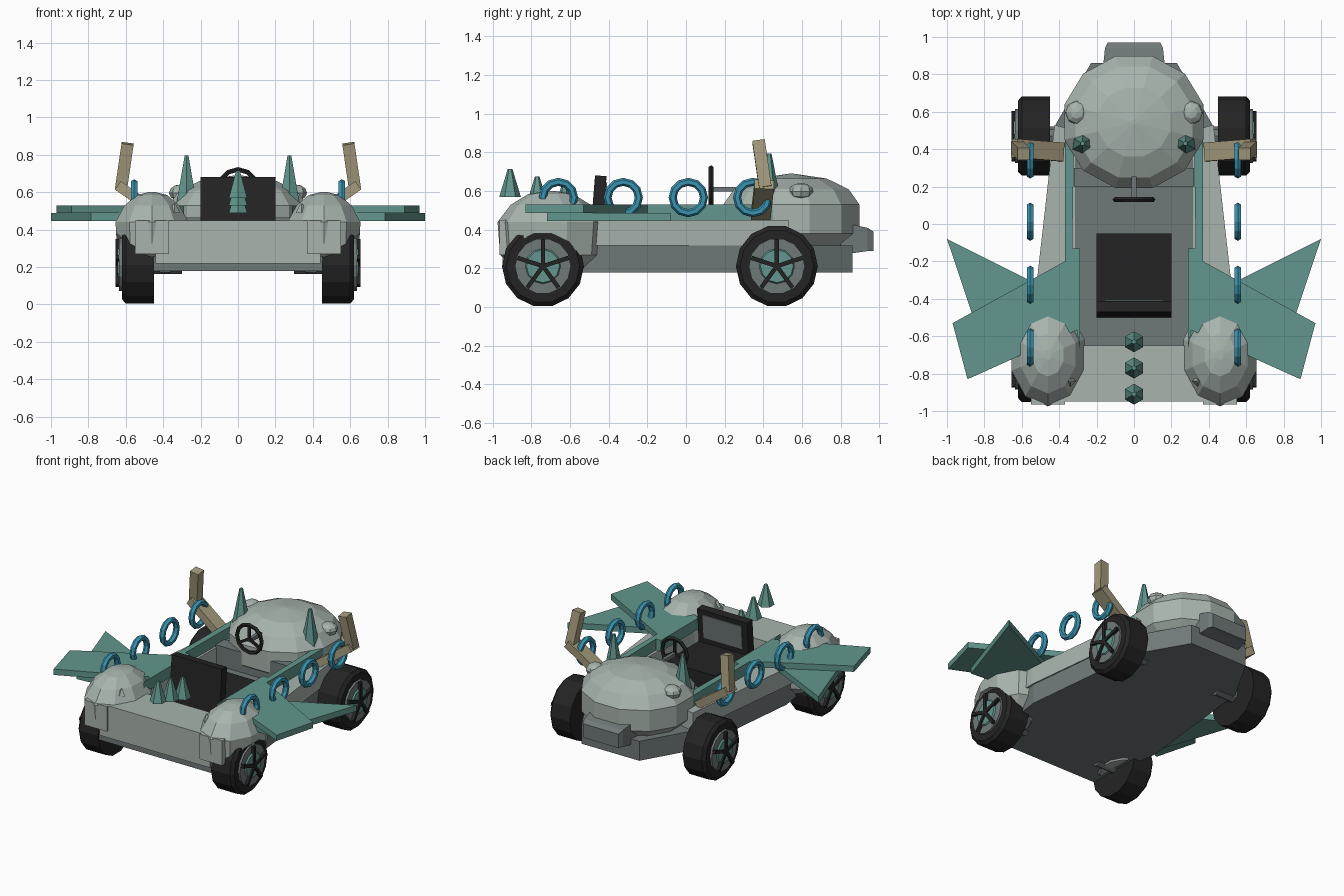
import bpy, bmesh, math
from mathutils import Vector, Matrix

if "Cube" in bpy.data.objects:
    bpy.data.objects.remove(bpy.data.objects["Cube"])

def mat(name, r, g, b):
    m = bpy.data.materials.new(name)
    lin = lambda c: ((c / 255 + 0.055) / 1.055) ** 2.4
    m.diffuse_color = (lin(r), lin(g), lin(b), 1)
    m.use_nodes = True
    m.node_tree.nodes["Principled BSDF"].inputs["Base Color"].default_value = m.diffuse_color
    return m

PALE = mat("pale grey green", 168, 180, 174)
GREY = mat("dark grey", 112, 121, 121)
TEAL = mat("teal", 98, 150, 141)
BLUE = mat("blue", 58, 148, 178)
KHAKI = mat("khaki", 164, 155, 124)
BLACK = mat("black", 36, 36, 36)

def finish(bm, name, m):
    bmesh.ops.recalc_face_normals(bm, faces=bm.faces)
    me = bpy.data.meshes.new(name)
    bm.to_mesh(me)
    bm.free()
    me.materials.append(m)
    ob = bpy.data.objects.new(name, me)
    bpy.context.collection.objects.link(ob)
    return ob

def loft(name, rings, m):
    """Skin a list of equal-length point rings and cap both ends."""
    bm = bmesh.new()
    vs = [[bm.verts.new(p) for p in r] for r in rings]
    n = len(vs[0])
    for a, b in zip(vs, vs[1:]):
        for i in range(n):
            bm.faces.new((a[i], a[(i + 1) % n], b[(i + 1) % n], b[i]))
    bm.faces.new(vs[0])
    bm.faces.new(vs[-1])
    return finish(bm, name, m)

def prism(name, pts, z0, z1, m):
    return loft(name, [[(x, y, z) for x, y in pts] for z in (z0, z1)], m)

def both(half):
    return half + [(-x, y) for x, y in reversed(half)]

def box(name, c, size, m, rot=None):
    bm = bmesh.new()
    M = Matrix.Translation(c) @ (rot or Matrix()) @ Matrix.Diagonal((*size, 1))
    bmesh.ops.create_cube(bm, size=1, matrix=M)
    return finish(bm, name, m)

def beam(name, a, b, w, t, m):
    """Slab from a to b; w is its width near y, t its thickness."""
    a, b = Vector(a), Vector(b)
    z = (b - a).normalized()
    y = Vector((0, 1, 0))
    x = y.cross(z).normalized()
    y = z.cross(x)
    R = Matrix((x, y, z)).transposed().to_4x4()
    return box(name, (a + b) / 2, (t, w, (b - a).length), m, R)

def cone(name, base, r1, r2, h, n, m, axis='Z'):
    bm = bmesh.new()
    R = Matrix.Rotation(math.pi / 2, 4, 'Y') if axis == 'X' else Matrix()
    M = Matrix.Translation(base) @ R @ Matrix.Translation((0, 0, h / 2))
    bmesh.ops.create_cone(bm, cap_ends=True, segments=n, radius1=r1, radius2=r2, depth=h, matrix=M)
    return finish(bm, name, m)

def torus(name, c, R, r, ns, nr, m, axis):
    bm = bmesh.new()
    vs = []
    for i in range(ns):
        a = 2 * math.pi * i / ns
        row = []
        for j in range(nr):
            b = 2 * math.pi * j / nr
            d, h = R + r * math.cos(b), r * math.sin(b)
            u, v = d * math.cos(a), d * math.sin(a)
            row.append(bm.verts.new(Vector(c) + Vector((h, u, v) if axis == 'X' else (u, h, v))))
        vs.append(row)
    for i in range(ns):
        for j in range(nr):
            k, l = (i + 1) % ns, (j + 1) % nr
            bm.faces.new((vs[i][j], vs[k][j], vs[k][l], vs[i][l]))
    return finish(bm, name, m)

def pod(name, cx, cy, rx, ry, rows, n, m):
    """Faceted dome from (z, scale) rows."""
    rings = []
    for z, s in rows:
        rings.append([(cx + rx * s * math.cos(2 * math.pi * (i + .5) / n),
                       cy + ry * s * math.sin(2 * math.pi * (i + .5) / n), z) for i in range(n)])
    return loft(name, rings, m)

# lower tub, rear deck and nose
prism("tub", both([(.45, -.94), (.52, -.4), (.42, .53), (.23, .86)]), .18, .32, GREY)
prism("rear_deck", both([(.44, -.95), (.44, -.65)]), .22, .45, PALE)
loft("nose", [[(-w, y, z0), (w, y, z0), (w, y, z1), (-w, y, z1)]
              for w, y, z0, z1 in ((.17, .80, .27, .44), (.155, .94, .29, .41), (.14, .97, .29, .39))], GREY)
# big hood dome and dashboard below it
pod("hood_dome", 0, .545, .385, .365,
    [(.31, .8), (.38, 1), (.53, 1), (.61, .84), (.665, .52), (.69, .04)], 12, PALE)
box("dashboard", (0, .25, .39), (.64, .1, .15), GREY)

# seat and steering wheel
box("seat_cushion", (0, -.25, .37), (.4, .4, .13), BLACK)
tilt = Matrix.Rotation(-.08, 4, 'X')
box("seat_back", (0, -.455, .5), (.4, .06, .36), BLACK, tilt)
box("seat_back_panel", (0, -.42, .56), (.31, .012, .17), GREY, tilt)
torus("steering_wheel", (0, .13, .62), .1, .014, 12, 5, BLACK, 'Y')
for a in (90, 210, 330):
    d = Vector((math.cos(math.radians(a)), 0, math.sin(math.radians(a))))
    box("steering_spoke", Vector((0, .13, .62)) + d * .05, (.1, .014, .018), BLACK,
        Matrix.Rotation(-math.radians(a), 4, 'Y'))
box("steering_column", (0, .19, .61), (.025, .13, .025), GREY)

# row of spikes on the rear deck
for y, z in ((-.63, .49), (-.77, .53), (-.91, .57)):
    cone("rear_spike", (0, y, z), .056, .012, .145, 6, TEAL)

for s in (-1, 1):
    def P(pts):
        return [(s * x, y) for x, y in pts]
    # side panels and teal rail
    prism("side_panel", P([(.31, .5), (.425, .53), (.53, -.4), (.53, -.7), (.31, -.7)]), .32, .45, PALE)
    prism("side_rail", P([(.32, .5), (.37, .5), (.37, -.2), (.29, -.66), (.29, -.13), (.33, -.13)]), .45, .53, TEAL)
    # two stacked swept fins
    prism("lower_fin", P([(.30, -.43), (1.0, -.08), (.785, -.72), (.30, -.68)]), .445, .488, TEAL)
    prism("upper_fin", P([(.29, -.13), (.37, -.2), (.97, -.53), (.89, -.83), (.29, -.56)]), .488, .53, TEAL)
    # rear fender with wheel arch cut out
    fender = pod("rear_fender", s * .46, -.7, .205, .275,
                 [(.17, .55), (.27, .95), (.44, 1), (.53, .75), (.585, .42), (.6, .1)], 10, PALE)
    arch = cone("arch_cutter", (s * .57 - .15, -.74, .17), .215, .215, .3, 14, PALE, 'X')
    arch.hide_render = True
    arch.hide_viewport = True
    mod = fender.modifiers.new("arch", 'BOOLEAN')
    mod.operation = 'DIFFERENCE'
    mod.object = arch
    mod.solver = 'EXACT'
    box("fender_plate", (s * .46, -.945, .36), (.18, .04, .18), PALE)
    cone("fender_stud", (s * .34, -.84, .49), .03, .005, .05, 4, PALE)

    # wheels: tyre, rim, teal hub and five spokes
    for y in (-.74, .47):
        z = .212
        def disc(name, r, r2, x0, x1, n, m):
            a, b = (r, r2) if s > 0 else (r2, r)
            cone(name, (min(s * x0, s * x1), y, z), a, b, x1 - x0, n, m, 'X')
        disc("tyre", .212, .212, .45, .60, 14, BLACK)
        disc("tyre_shoulder", .212, .19, .60, .62, 14, BLACK)
        disc("rim", .145, .145, .60, .635, 14, GREY)
        disc("hub", .095, .085, .63, .645, 12, TEAL)
        disc("axle", .05, .05, .30, .46, 8, GREY)
        for k in range(5):
            a = math.pi / 2 + k * 2 * math.pi / 5
            c = (s * .643, y + .068 * math.cos(a), z + .068 * math.sin(a))
            box("spoke", c, (.026, .14, .022), BLACK, Matrix.Rotation(a, 4, 'X'))

    # floating rings along each side
    for y in (.345, .012, -.325, -.66):
        torus("side_ring", (s * .555, y, .567), .081, .021, 12, 6, BLUE, 'X')

    # bent arms
    beam("lower_arm", (s * .39, .385, .46), (s * .64, .405, .635), .1, .055, KHAKI)
    beam("upper_arm", (s * .625, .41, .62), (s * .59, .375, .86), .065, .065, KHAKI)

    # hood spikes and lamps
    cone("hood_spike", (s * .275, .43, .54), .062, .012, .255, 6, TEAL)
    bm = bmesh.new()
    bmesh.ops.create_uvsphere(bm, u_segments=8, v_segments=6, radius=1,
        matrix=Matrix.Translation((s * .305, .595, .597)) @ Matrix.Diagonal((.064, .064, .045, 1)))
    finish(bm, "lamp", PALE)
